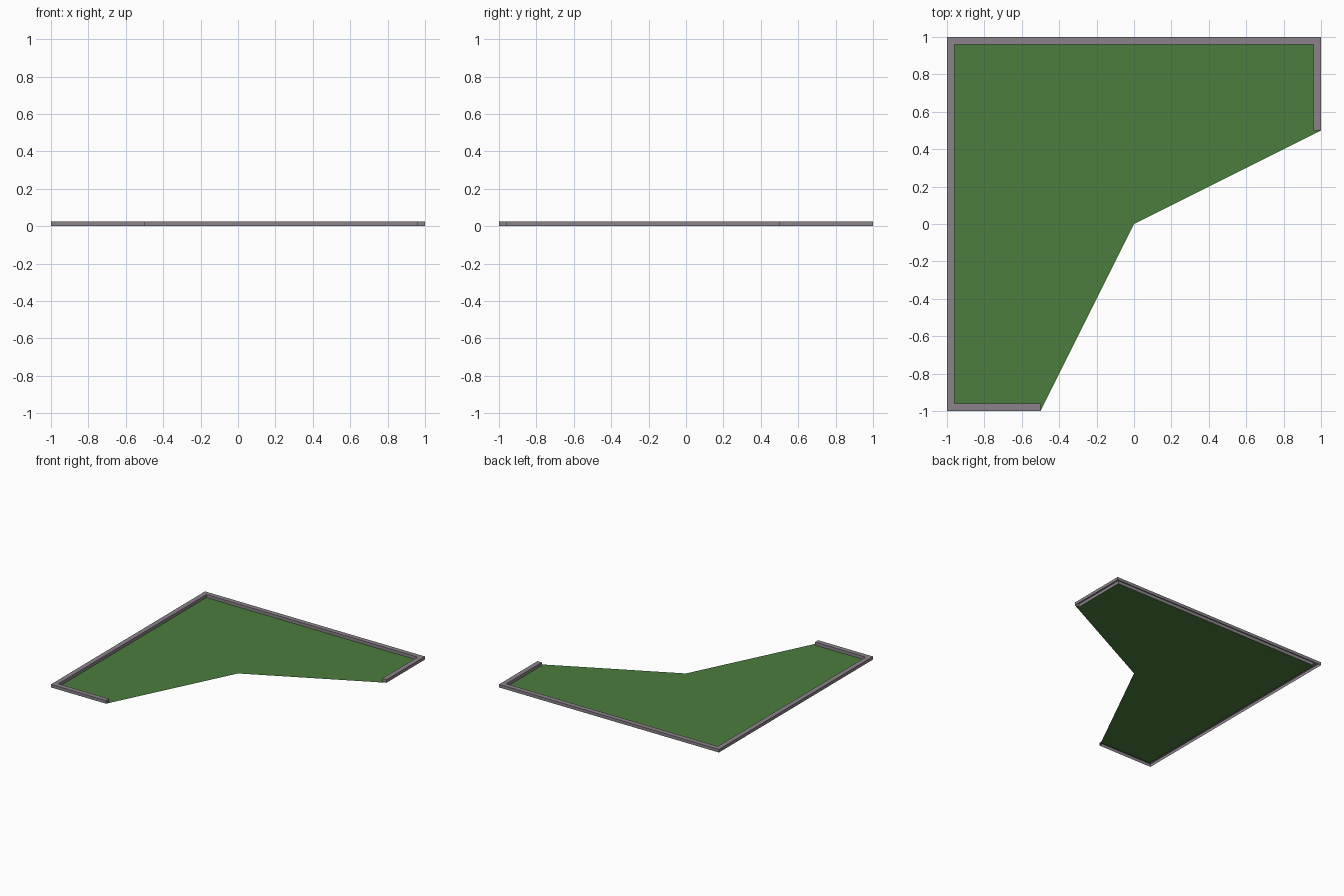
import bpy, bmesh

if "Cube" in bpy.data.objects:
    bpy.data.objects.remove(bpy.data.objects["Cube"])

W, H = 0.04, 0.025   # curb width and height


def material(name, rgb):
    m = bpy.data.materials.new(name)
    m.diffuse_color = (*rgb, 1)
    m.use_nodes = True
    m.node_tree.nodes["Principled BSDF"].inputs["Base Color"].default_value = m.diffuse_color
    return m


def add_object(name, bm, mat):
    me = bpy.data.meshes.new(name)
    bm.to_mesh(me)
    bm.free()
    me.materials.append(mat)
    ob = bpy.data.objects.new(name, me)
    bpy.context.collection.objects.link(ob)
    return ob


green = material("grass green", (0.072, 0.205, 0.048))
grey = material("curb grey", (0.26, 0.23, 0.26))

# Lawn: flat sheet with a wedge missing at the front right
i = 1 - W
lawn = [(-i, -i), (-0.5, -i), (-0.5, -1), (0, 0), (1, 0.5), (i, 0.5), (i, i), (-i, i)]
bm = bmesh.new()
bm.faces.new([bm.verts.new((x, y, 0)) for x, y in lawn])
add_object("lawn", bm, green)

# Curb: open-bottomed channel swept round the outer edge, with mitred corners
outer = [(-0.5, -1), (-1, -1), (-1, 1), (1, 1), (1, 0.5)]
inner = [(-0.5, -i), (-i, -i), (-i, i), (i, i), (i, 0.5)]
bm = bmesh.new()
rings = []
for o, n in zip(outer, inner):
    rings.append([bm.verts.new(p) for p in ((*o, 0), (*o, H), (*n, H), (*n, 0))])
for a, b in zip(rings, rings[1:]):
    for k in range(3):
        bm.faces.new((a[k], a[k + 1], b[k + 1], b[k]))
bm.faces.new(rings[0][::-1])
bm.faces.new(rings[-1])
bmesh.ops.recalc_face_normals(bm, faces=bm.faces)
# make sure the top faces point up
top = max(bm.faces, key=lambda f: f.calc_center_median().z)
if top.normal.z < 0:
    bmesh.ops.reverse_faces(bm, faces=bm.faces)
add_object("curb", bm, grey)
